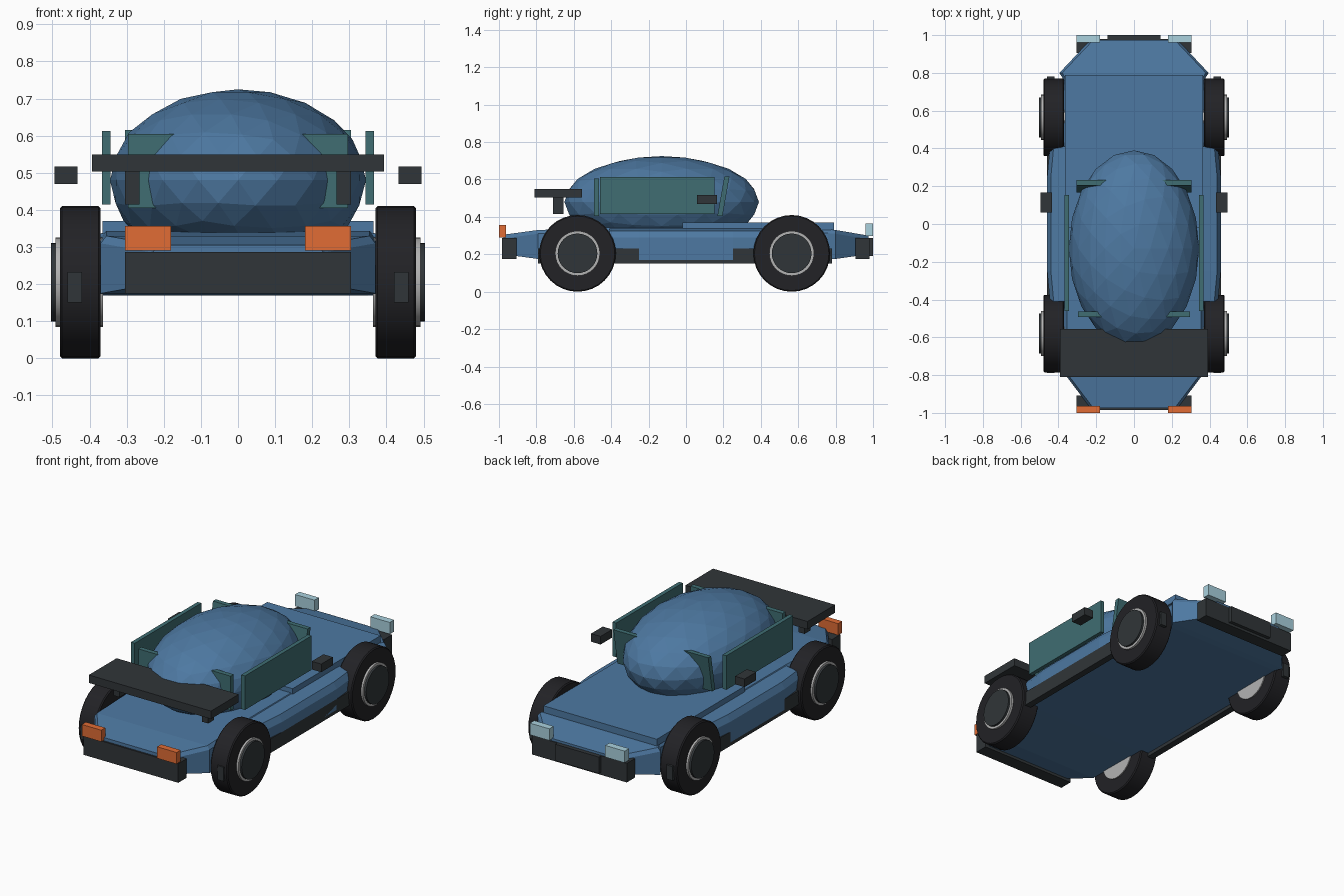
import bpy, bmesh, math
from mathutils import Vector

if "Cube" in bpy.data.objects:
    bpy.data.objects.remove(bpy.data.objects["Cube"])

def mat(name, rgb):
    m = bpy.data.materials.new(name)
    m.diffuse_color = (*rgb, 1)
    m.use_nodes = True
    m.node_tree.nodes["Principled BSDF"].inputs["Base Color"].default_value = m.diffuse_color
    return m

BLUE = mat("blue_paint", (.075, .19, .36))
TEAL = mat("teal_glass", (.05, .155, .17))
DARK = mat("dark_trim", (.03, .036, .04))
TIRE = mat("tire_rubber", (.016, .016, .019))
RING = mat("rim_metal", (.45, .45, .45))
ORANGE = mat("orange_lens", (.75, .15, .035))
PALE = mat("pale_lens", (.40, .64, .73))

def add(name, bm, m):
    bmesh.ops.recalc_face_normals(bm, faces=bm.faces[:])
    me = bpy.data.meshes.new(name)
    bm.to_mesh(me)
    bm.free()
    me.materials.append(m)
    ob = bpy.data.objects.new(name, me)
    bpy.context.collection.objects.link(ob)
    return ob

def box(name, x, y, z, m, tilt=0):
    """Box from (min, max) ranges; tilt shifts the top along y."""
    bm = bmesh.new()
    bmesh.ops.create_cube(bm, size=1)
    for v in bm.verts:
        v.co = Vector([a[0] + (c + .5) * (a[1] - a[0]) for c, a in zip(v.co, (x, y, z))])
        if v.co.z > sum(z) / 2:
            v.co.y += tilt
    return add(name, bm, m)

def pair(name, x, y, z, m):
    for side, s in (("left", -1), ("right", 1)):
        box(f"{side}_{name}", sorted((s * x[0], s * x[1])), y, z, m)

def loft(name, sections, m):
    """Skin closed cross-sections and cap both ends."""
    bm = bmesh.new()
    rings = [[bm.verts.new(p) for p in s] for s in sections]
    for a, b in zip(rings, rings[1:]):
        for i in range(len(a)):
            j = (i + 1) % len(a)
            bm.faces.new((a[i], a[j], b[j], b[i]))
    bm.faces.new(rings[0])
    bm.faces.new(rings[-1])
    return add(name, bm, m)

# Main hull: y, half width, bottom, top
stations = [(-.975, .23, .20, .305), (-.79, .37, .175, .33), (-.40, .37, .17, .343),
            (.40, .37, .17, .343), (.76, .37, .172, .333), (.80, .395, .175, .33),
            (.975, .23, .20, .30)]
loft("body", [[(-w, y, b), (w, y, b), (w, y, t - .02), (w - .015, y, t),
               (-w + .015, y, t), (-w, y, t - .02)] for y, w, b, t in stations], BLUE)

# Flared sides between the wheels
for side, s in (("left", -1), ("right", 1)):
    loft(f"{side}_side_flare",
         [[(s * .35, y, .17), (s * w, y, .17), (s * w, y, .29), (s * (w - .02), y, .325),
           (s * .35, y, .34)] for y, w in ((-.41, .445), (-.25, .46), (.25, .46), (.41, .445))], BLUE)

# Raised deck panel, sills and bumpers
box("deck_panel", (-.365, .365), (-.02, .79), (.33, .37), BLUE)
pair("sill", (.42, .46), (-.79, .78), (.15, .232), DARK)
box("front_bumper", (-.305, .305), (-.985, -.907), (.175, .286), DARK)
box("rear_bumper", (-.305, .305), (.905, .98), (.175, .286), DARK)
box("rear_plate", (-.14, .14), (.97, 1.0), (.19, .286), DARK)

# Lamps
pair("front_lamp", (.18, .305), (-1.0, -.963), (.29, .357), ORANGE)
pair("rear_lamp", (.18, .305), (.96, 1.0), (.297, .365), PALE)

# Faceted cabin dome
bm = bmesh.new()
bmesh.ops.create_icosphere(bm, subdivisions=3, radius=1)
for v in bm.verts:
    v.co = Vector((v.co.x * .345, v.co.y * .52 - .13, v.co.z * .245 + .48))
add("cabin_dome", bm, BLUE)

# Window panels
pair("side_window", (.343, .367), (-.46, .153), (.415, .613), TEAL)
box("front_window", (-.297, .297), (-.492, -.464), (.405, .605), TEAL)
box("rear_window", (-.305, .305), (.168, .195), (.405, .615), TEAL, tilt=.037)

# Wing and its struts
box("wing", (-.393, .393), (-.81, -.555), (.503, .549), DARK)
pair("wing_strut", (.265, .305), (-.71, -.655), (.415, .51), DARK)

# Mirrors
pair("mirror", (.433, .494), (.06, .167), (.47, .517), DARK)

# Wheels
def disc(name, r, x0, x1, y, m, bevel=0):
    d = abs(x1 - x0) / 2
    n = 32
    prof = [(x0, r - bevel), (x0 + math.copysign(bevel, x1 - x0), r),
            (x1 - math.copysign(bevel, x1 - x0), r), (x1, r - bevel)] if bevel else [(x0, r), (x1, r)]
    ob = loft(name, [[(x, y + q * math.sin(2 * math.pi * i / n), .205 + q * math.cos(2 * math.pi * i / n))
                      for i in range(n)] for x, q in prof], m)
    for p in ob.data.polygons:
        p.use_smooth = len(p.vertices) == 4
    for e in ob.data.edges:
        a, b = (ob.data.vertices[k].co for k in e.vertices)
        e.use_edge_sharp = abs(a.x - b.x) < 1e-5

for end, y in (("front", -.58), ("rear", .565)):
    for side, s in (("left", -1), ("right", 1)):
        n = f"{end}_{side}"
        disc(n + "_tire", .205, s * .37, s * .48, y, TIRE, .006)
        disc(n + "_rim", .12, s * .364, s * .492, y, RING)
        disc(n + "_hub_cap", .106, s * .485, s * .504, y, DARK)
